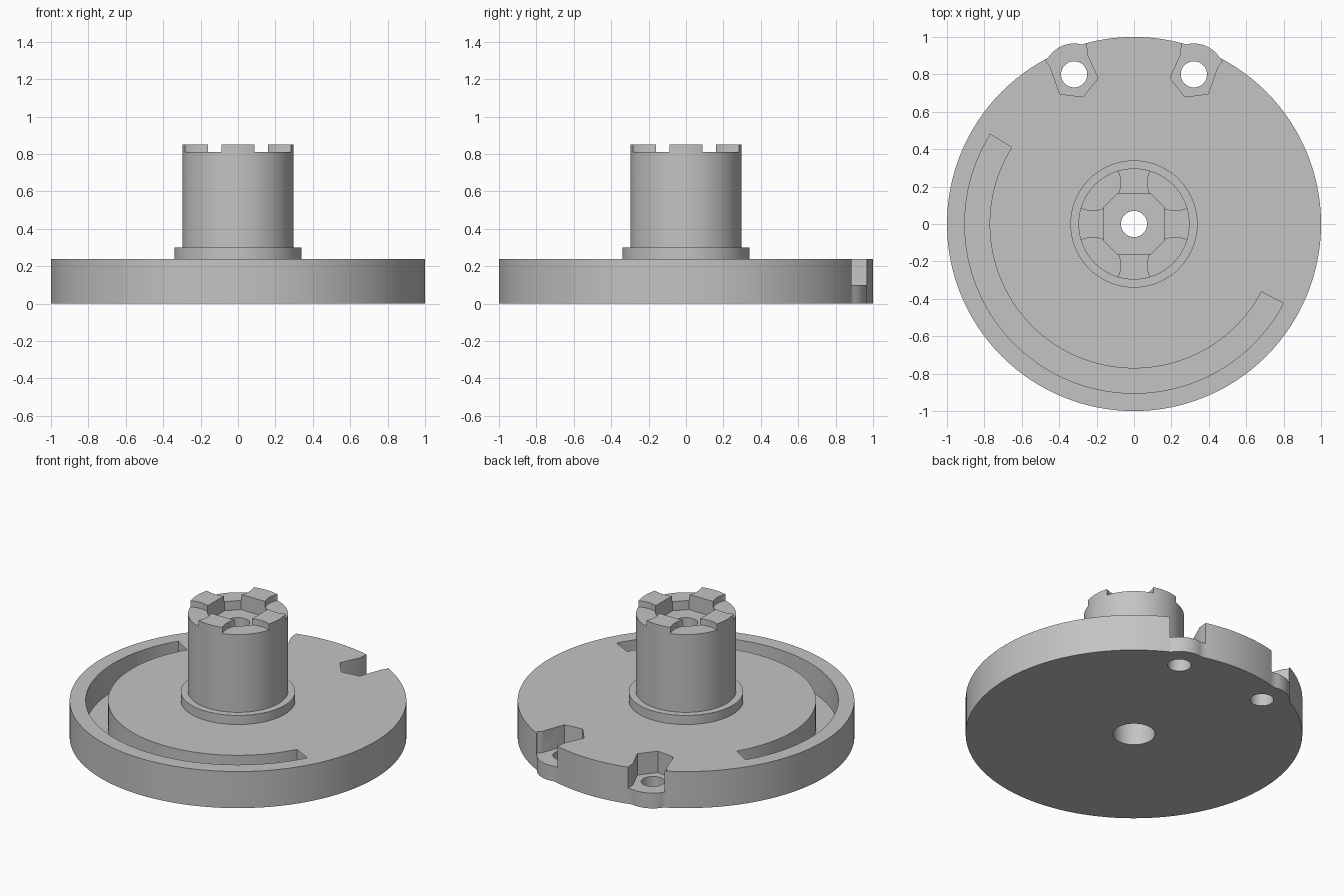
import bpy, bmesh, math
from math import cos, sin, radians, pi

if "Cube" in bpy.data.objects:
    bpy.data.objects.remove(bpy.data.objects["Cube"])

grey = bpy.data.materials.new("plain_grey")
grey.diffuse_color = (0.55, 0.55, 0.55, 1)
grey.use_nodes = True
grey.node_tree.nodes["Principled BSDF"].inputs["Base Color"].default_value = grey.diffuse_color


def make_object(name, bm):
    bmesh.ops.recalc_face_normals(bm, faces=bm.faces)
    mesh = bpy.data.meshes.new(name)
    bm.to_mesh(mesh)
    bm.free()
    mesh.materials.append(grey)
    ob = bpy.data.objects.new(name, mesh)
    bpy.context.collection.objects.link(ob)
    return ob


def prism(name, outline, z0, z1):
    """Extrude a flat outline from z0 to z1."""
    bm = bmesh.new()
    face = bm.faces.new([bm.verts.new((x, y, z0)) for x, y in outline])
    ext = bmesh.ops.extrude_face_region(bm, geom=[face])
    for v in ext["geom"]:
        if isinstance(v, bmesh.types.BMVert):
            v.co.z = z1
    return make_object(name, bm)


def lathe(name, profile, n=128):
    """Turn a closed (radius, z) profile around the z axis."""
    bm = bmesh.new()
    rings = [[bm.verts.new((r * cos(2 * pi * i / n), r * sin(2 * pi * i / n), z))
              for r, z in profile] for i in range(n)]
    k = len(profile)
    for i in range(n):
        a, b = rings[i], rings[(i + 1) % n]
        for j in range(k):
            bm.faces.new((a[j], b[j], b[(j + 1) % k], a[(j + 1) % k]))
    return make_object(name, bm)


def arc(cx, cy, r, a0, a1, n):
    return [(cx + r * cos(radians(a0 + (a1 - a0) * i / n)),
             cy + r * sin(radians(a0 + (a1 - a0) * i / n))) for i in range(n + 1)]


def circle(cx, cy, r, n=48):
    return arc(cx, cy, r, 0, 360, n)[:-1]


def combine(target, tool, operation):
    mod = target.modifiers.new(operation.lower(), 'BOOLEAN')
    mod.operation = operation
    mod.solver = 'EXACT'
    mod.object = tool
    bpy.context.view_layer.objects.active = target
    bpy.ops.object.modifier_apply(modifier=mod.name)
    bpy.data.objects.remove(tool, do_unlink=True)


# disc, collar and post with a stepped bore
body = lathe("dial_body", [(0.125, 0), (1, 0), (1, 0.24), (0.34, 0.24), (0.34, 0.30),
                           (0.297, 0.30), (0.297, 0.85), (0.07, 0.85),
                           (0.07, 0.65), (0.125, 0.65)])

# long curved groove in the top of the disc
groove = arc(0, 0, 0.905, 148, 332, 72) + arc(0, 0, 0.772, 332, 148, 72)
combine(body, prism("groove_cutter", groove, 0.06, 0.4), 'DIFFERENCE')

# two bolt lugs with nut pockets open to the rim
pocket = [(-0.463, 0.887), (-0.472, 0.868), (-0.45, 0.845), (-0.396, 0.695),
          (-0.273, 0.68), (-0.193, 0.78), (-0.25, 0.905), (-0.255, 0.967),
          (-0.27, 1.1), (-0.55, 1.1)]
for s in (1, -1):
    combine(body, prism("pocket_cutter", [(s * x, y) for x, y in pocket], 0.10, 0.4),
            'DIFFERENCE')
    combine(body, prism("lug", circle(s * 0.32, 0.80, 0.165), 0, 0.10), 'UNION')
    combine(body, prism("bolt_hole_cutter", circle(s * 0.32, 0.80, 0.07), -0.1, 0.4),
            'DIFFERENCE')

# crown: round notches on the diagonals leave four waisted teeth
for sx in (1, -1):
    for sy in (1, -1):
        combine(body, prism("notch_cutter", circle(sx * 0.22, sy * 0.22, 0.148),
                            0.81, 1.0), 'DIFFERENCE')

# eight-sided recess in the middle of the crown
recess = [(0.16, 0.09), (0.09, 0.16), (-0.09, 0.16), (-0.16, 0.09),
          (-0.16, -0.09), (-0.09, -0.16), (0.09, -0.16), (0.16, -0.09)]
combine(body, prism("recess_cutter", recess, 0.75, 1.0), 'DIFFERENCE')

# smooth round walls, sharp edges kept
bpy.ops.object.select_all(action='DESELECT')
body.select_set(True)
bpy.context.view_layer.objects.active = body
bpy.ops.object.shade_smooth_by_angle(angle=radians(30))
